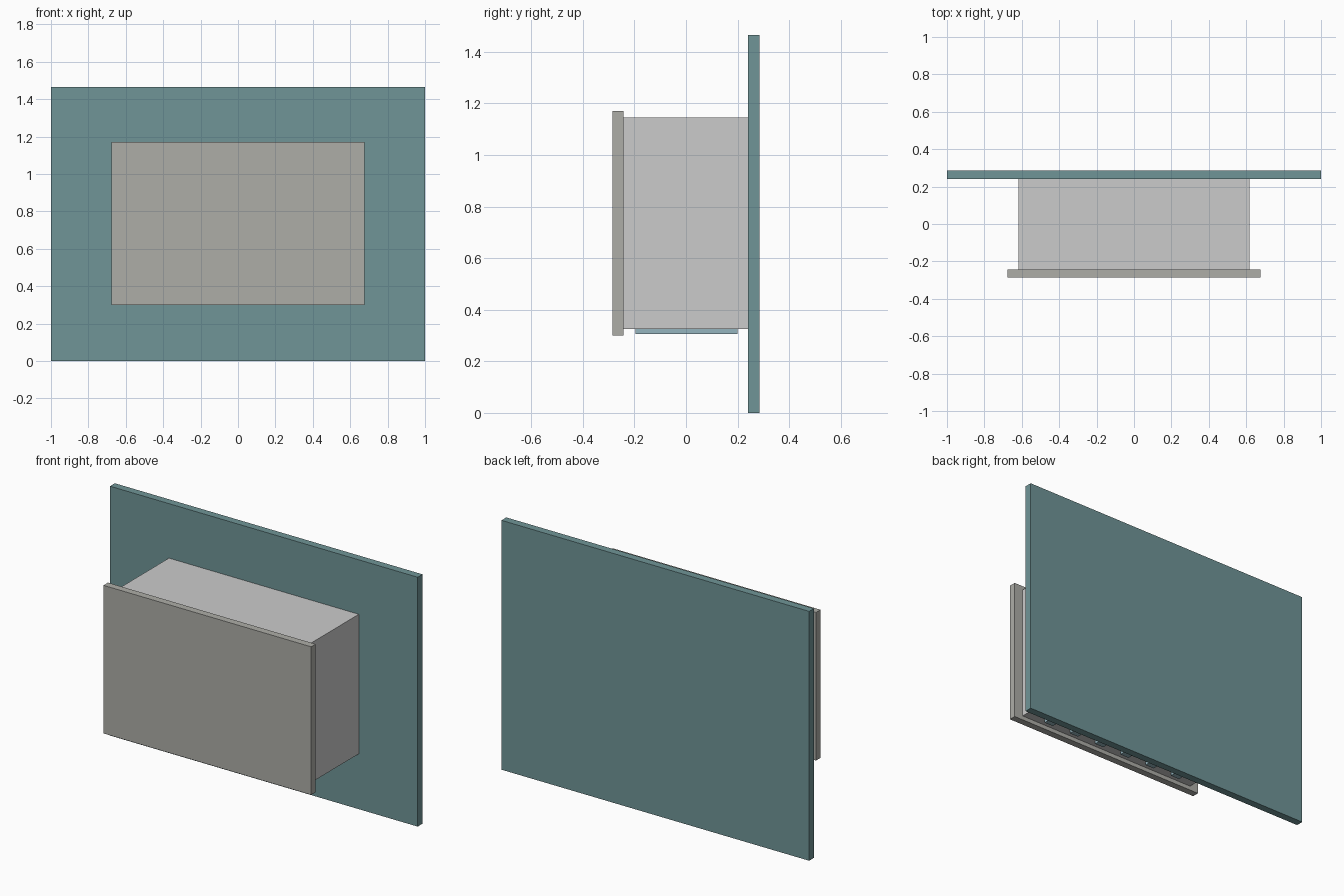
import bpy

if "Cube" in bpy.data.objects:
    bpy.data.objects.remove(bpy.data.objects["Cube"])


def material(name, rgb):
    m = bpy.data.materials.new(name)
    m.diffuse_color = (*rgb, 1)
    m.use_nodes = True
    m.node_tree.nodes["Principled BSDF"].inputs["Base Color"].default_value = m.diffuse_color
    return m


def box(name, x, y, z, mat=None):
    """Axis-aligned box from (min, max) pairs."""
    spans = (x, y, z)
    bpy.ops.mesh.primitive_cube_add(size=1, location=[(a + b) / 2 for a, b in spans])
    ob = bpy.context.object
    ob.name = name
    ob.scale = [b - a for a, b in spans]
    bpy.ops.object.transform_apply(location=False, rotation=False, scale=True)
    if mat:
        ob.data.materials.append(mat)
    return ob


teal = material("teal", (0.16, 0.30, 0.31))
warm_grey = material("warm_grey", (0.42, 0.42, 0.39))
pale_blue = material("pale_blue", (0.30, 0.46, 0.52))

# Wall panel standing on the ground
box("wall_panel", (-1, 1), (0.24, 0.285), (0, 1.465), teal)

# Housing projecting from the wall, with a wider front cover
box("housing", (-0.617, 0.617), (-0.243, 0.24), (0.325, 1.145))
box("front_cover", (-0.675, 0.675), (-0.285, -0.243), (0.30, 1.17), warm_grey)

# Row of vent slats under the housing
for i in range(6):
    cx = (i - 2.5) * 0.186
    box(f"bottom_slat_{i + 1}", (cx - 0.03, cx + 0.03), (-0.195, 0.2), (0.305, 0.325), pale_blue)
